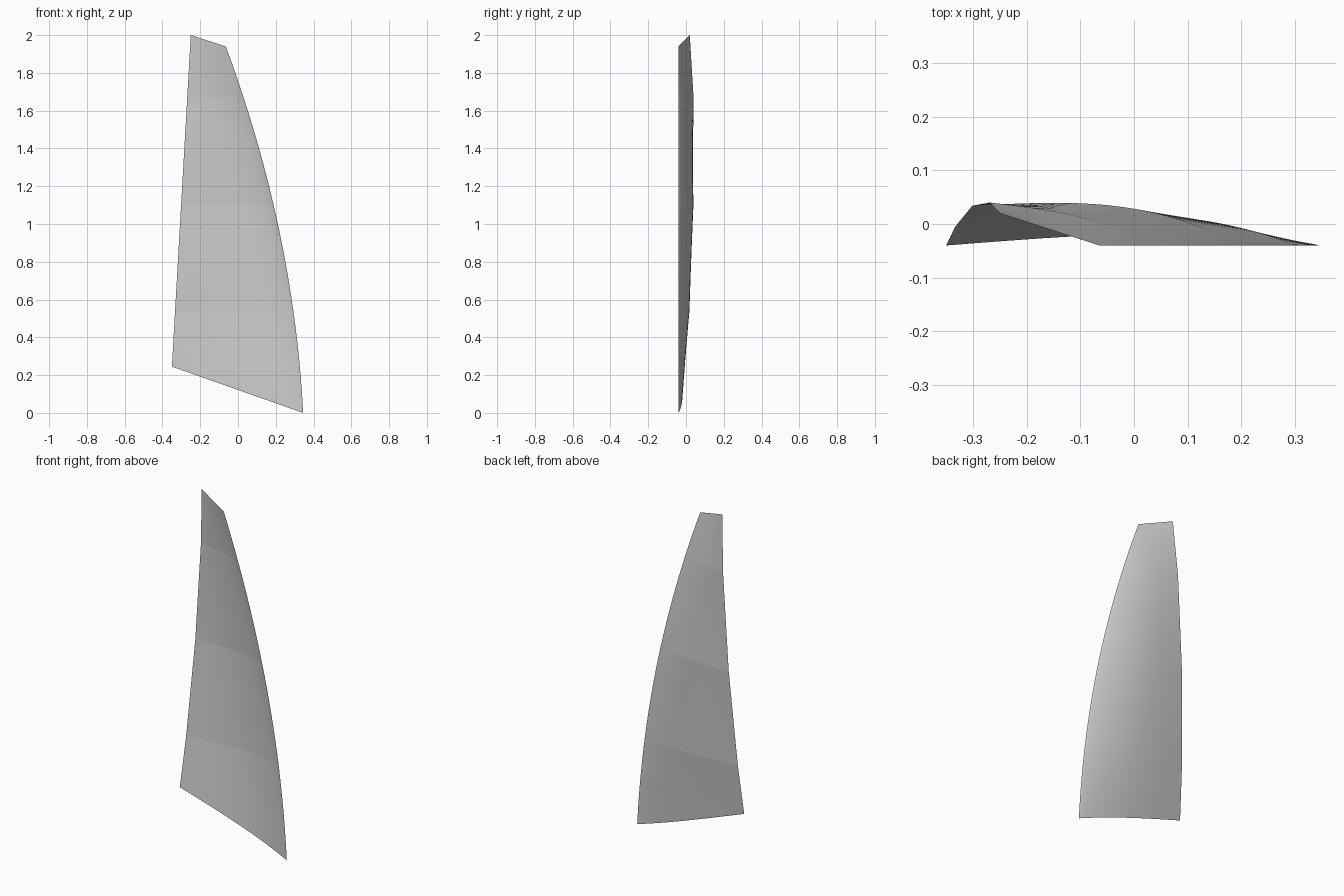
import bpy, bmesh, math

cube = bpy.data.objects.get("Cube")
if cube:
    bpy.data.objects.remove(cube, do_unlink=True)

# Seams from foot to head: luff height, leech height, leech y, camber depth
SEAMS = [(0.0, 0.245, -0.04, 0.022), (0.54, 0.54, -0.005, 0.042),
         (1.1, 1.1, 0.034, 0.040), (1.67, 1.67, 0.040, 0.018),
         (1.94, 2.0, 0.02, 0.0)]
LUFF_Y = -0.04
ROWS, COLS = 8, 40


def luff_x(z):
    return 0.345 - 0.052 * z - 0.082 * z * z


def leech_x(z):
    return -0.35 + 0.1 * (z - 0.245) / 1.755


def section(bm, row):
    """One row of vertices from luff to leech, with a full leading edge."""
    luff_z, leech_z, leech_y, camber = row
    verts = []
    for i in range(COLS + 1):
        t = (i / COLS) ** 1.4
        x = luff_x(luff_z) * (1 - t) + leech_x(leech_z) * t
        y = LUFF_Y * (1 - t) + leech_y * t + camber * math.sin(math.pi * t ** 0.78)
        z = luff_z * (1 - t) + leech_z * t
        verts.append(bm.verts.new((x, y, z)))
    return verts


# Sail cloth: four panels joined at horizontal seams
bm = bmesh.new()
rows = [section(bm, SEAMS[0])]
for low, high in zip(SEAMS, SEAMS[1:]):
    for k in range(1, ROWS + 1):
        s = k / ROWS
        rows.append(section(bm, [a + (b - a) * s for a, b in zip(low, high)]))
for a, b in zip(rows, rows[1:]):
    for i in range(COLS):
        bm.faces.new((a[i], b[i], b[i + 1], a[i + 1])).smooth = True

# Crisp shading along the seams
for row in rows[ROWS:-1:ROWS]:
    for v, w in zip(row, row[1:]):
        bm.edges.get((v, w)).smooth = False

bm.normal_update()
if sum(f.normal.y for f in bm.faces) > 0:
    bmesh.ops.reverse_faces(bm, faces=bm.faces[:])
mesh = bpy.data.meshes.new("sail")
bm.to_mesh(mesh)
bm.free()

# Pale grey cloth
cloth = bpy.data.materials.new("pale_grey_cloth")
cloth.use_nodes = True
colour = (0.6, 0.6, 0.6, 1.0)
cloth.diffuse_color = colour
cloth.node_tree.nodes["Principled BSDF"].inputs["Base Color"].default_value = colour
mesh.materials.append(cloth)

sail = bpy.data.objects.new("sail", mesh)
bpy.context.collection.objects.link(sail)
